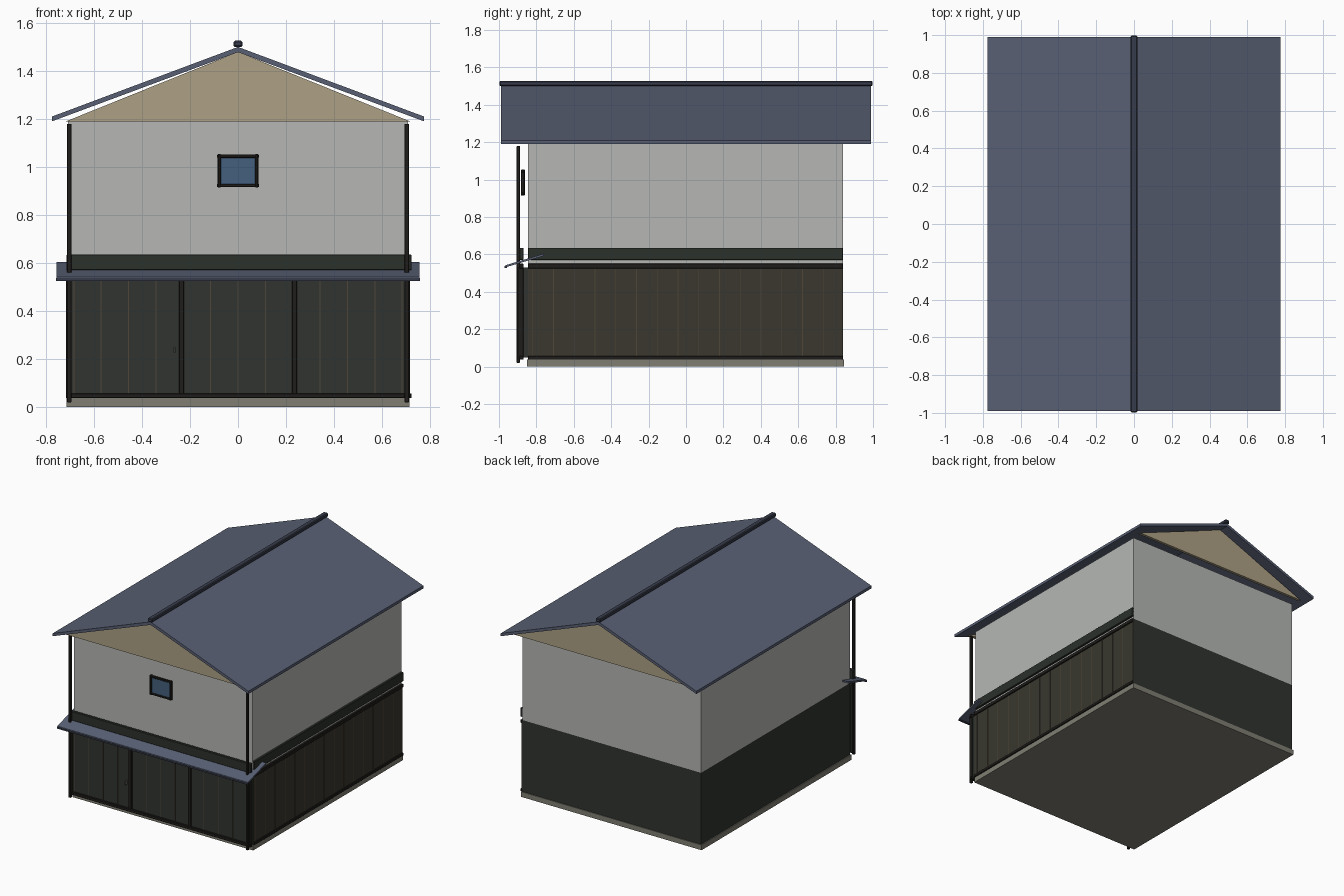
import bpy, bmesh, math
from mathutils import Vector

if "Cube" in bpy.data.objects:
    bpy.data.objects.remove(bpy.data.objects["Cube"])


def mat(name, hexcol):
    m = bpy.data.materials.new(name)
    c = [int(hexcol[i:i + 2], 16) / 255 for i in (0, 2, 4)]
    m.diffuse_color = [v ** 2.2 for v in c] + [1]
    m.use_nodes = True
    m.node_tree.nodes["Principled BSDF"].inputs["Base Color"].default_value = m.diffuse_color
    return m


PLASTER = mat("plaster", "b4b6b2")
BOARD = mat("dark_board", "343733")
SIDE_BOARD = mat("side_board", "3c3a31")
WOOD = mat("dark_wood", "242321")
BAND = mat("band_wood", "2f342f")
SEAM = mat("seam_brown", "51483a")
TILE = mat("roof_tile", "596073")
RIDGE = mat("ridge_tile", "3a3e4c")
GABLE = mat("gable_beige", "aca084")
STONE = mat("stone", "7f7d72")
GLASS = mat("window_blue", "45607c")
METAL = mat("metal", "62645f")


def finish(name, bm, m, bevel=0):
    bmesh.ops.recalc_face_normals(bm, faces=bm.faces)
    me = bpy.data.meshes.new(name)
    bm.to_mesh(me)
    bm.free()
    me.materials.append(m)
    ob = bpy.data.objects.new(name, me)
    bpy.context.collection.objects.link(ob)
    if bevel:
        mod = ob.modifiers.new("bevel", "BEVEL")
        mod.width = bevel
        mod.segments = 1
    return ob


def box(name, x, y, z, m, bevel=0):
    """Box from (min, max) ranges."""
    bm = bmesh.new()
    bmesh.ops.create_cube(bm, size=1)
    for v in bm.verts:
        v.co = Vector([(r[0] + r[1]) / 2 + c * (r[1] - r[0]) for c, r in zip(v.co, (x, y, z))])
    return finish(name, bm, m, bevel)


def prism(name, pts, axis, lo, hi, m):
    """Extrude a profile along x (points are y,z) or y (points are x,z)."""
    bm = bmesh.new()
    put = (lambda a, b: (lo, a, b)) if axis == 'x' else (lambda a, b: (a, lo, b))
    f = bm.faces.new([bm.verts.new(put(a, b)) for a, b in pts])
    ext = bmesh.ops.extrude_face_region(bm, geom=[f])
    d = Vector((hi - lo, 0, 0)) if axis == 'x' else Vector((0, hi - lo, 0))
    bmesh.ops.translate(bm, vec=d, verts=[g for g in ext['geom'] if isinstance(g, bmesh.types.BMVert)])
    return finish(name, bm, m)


# Main volumes
box("foundation", (-.715, .715), (-.85, .845), (0, .037), STONE)
box("lower_storey", (-.708, .708), (-.845, .84), (.037, .55), BOARD)
box("upper_storey", (-.708, .708), (-.845, .84), (.55, 1.19), PLASTER)

# Roof slopes, ridge and gable panels
for s, side in ((-1, "left"), (1, "right")):
    prism("roof_" + side, [(0, 1.5), (s * .775, 1.21), (s * .775, 1.19), (0, 1.478)],
          'y', -.99, .99, TILE)
box("ridge_cap", (-.018, .018), (-.998, .998), (1.5, 1.526), RIDGE, .005)
for s, side in ((-1, "front"), (1, "back")):
    prism("gable_" + side, [(-.717, 1.19), (.717, 1.19), (0, 1.479)],
          'y', s * .9, s * .92, GABLE)

# Front boarding with seams and door posts
box("front_boards", (-.71, .71), (-.875, -.845), (.05, .53), BOARD)
for i in range(-6, 7):
    x = .114 * i
    if abs(i) != 2:
        box("front_seam", (x - .002, x + .002), (-.877, -.874), (.055, .53), SEAM)
for s in (-1, 1):
    box("door_post", (s * .235 - .011, s * .235 + .011), (-.888, -.87), (.05, .53), WOOD, .002)
box("door_handle", (-.268, -.261), (-.905, -.875), (.225, .252), METAL, .002)

# Right side boarding with seams
box("side_boards", (.705, .714), (-.845, .84), (.055, .53), SIDE_BOARD)
for i in range(-7, 8):
    y = -.043 + .111 * i
    box("side_seam", (.713, .7155), (y - .002, y + .002), (.055, .53), SEAM)

# Rails and band on the front and right faces
for name, z, m in (("bottom_rail", (.037, .057), WOOD),
                   ("top_rail", (.525, .55), WOOD),
                   ("band", (.57, .635), BAND)):
    box("front_" + name, (-.714, .723), (-.89, -.87), z, m, .002)
    box("side_" + name, (.705, .723), (-.845, .84), z, m, .002)

# Tall front corner posts with thicker lower casing
for s in (-1, 1):
    box("corner_post", (s * .703 - .009, s * .703 + .009), (-.905, -.888), (.02, 1.18), WOOD, .002)
    box("post_casing", (s * .706 - .01, s * .706 + .01), (-.9, -.87), (.037, .53), WOOD, .002)

# Sloping canopy over the front
prism("canopy", [(-.968, .53), (-.965, .542), (-.76, .604), (-.76, .592)], 'x', -.755, .755, TILE)
box("canopy_edge", (-.757, .757), (-.97, -.958), (.526, .537), RIDGE)

# Window
box("window_pane", (-.078, .078), (-.874, -.868), (.922, 1.045), GLASS)
for s in (-1, 1):
    box("window_stile", (s * .078 - .007, s * .078 + .007), (-.882, -.862), (.914, 1.054), WOOD, .003)
    zc = .984 + s * .061
    box("window_rail", (-.088, .088), (-.88, -.864), (zc - .007, zc + .007), WOOD, .003)
